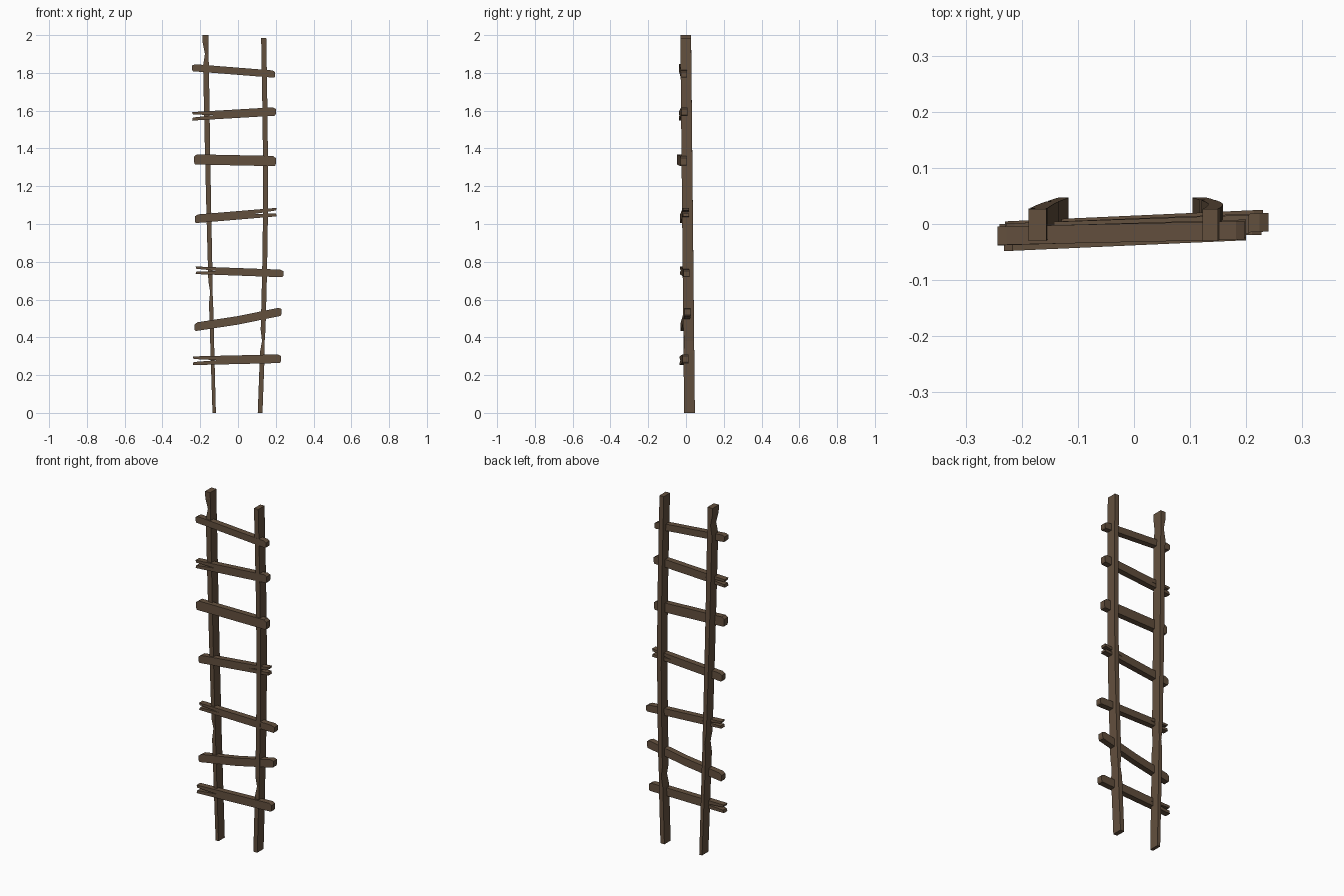
import bpy
import bmesh
from math import pi, sin

cube = bpy.data.objects.get("Cube")
if cube:
    bpy.data.objects.remove(cube, do_unlink=True)

wood = bpy.data.materials.new("weathered_brown_wood")
wood.use_nodes = True
colour = (0.125, 0.08, 0.048, 1)
wood.diffuse_color = colour
wood.node_tree.nodes["Principled BSDF"].inputs["Base Color"].default_value = colour


def lerp(start, end, t):
    return start + (end - start) * t


def finish(name, bm):
    bmesh.ops.recalc_face_normals(bm, faces=bm.faces)
    mesh = bpy.data.meshes.new(name)
    bm.to_mesh(mesh)
    bm.free()
    mesh.materials.append(wood)
    bpy.context.collection.objects.link(bpy.data.objects.new(name, mesh))


def rail(name, foot, top, bow, foot_width, top_width, height, notches):
    """Loft a bowed, leaning post with a hewn notch at each given height."""
    reach = 0.06
    heights = {height * i / 8 for i in range(9)}
    for notch in notches:
        heights |= {notch - reach, notch, notch + reach}
    bm = bmesh.new()
    rings = []
    for z in sorted(heights):
        t = z / height
        centre = lerp(foot, top, t) + bow * sin(pi * t)
        half = lerp(foot_width, top_width, t) / 2
        cut = half * 0.7 if z in notches else 0
        left, right = centre - half + cut, centre + half - cut / 4
        front, back = lerp(-0.01, -0.03, t) + cut / 2, lerp(0.047, 0.027, t)
        corners = [(left, front), (right, front), (right, back), (left, back)]
        rings.append([bm.verts.new((x, y, z)) for x, y in corners])
    for lower, upper in zip(rings, rings[1:]):
        for i in range(4):
            bm.faces.new((lower[i - 1], lower[i], upper[i], upper[i - 1]))
    bm.faces.new(rings[0])
    bm.faces.new(rings[-1])
    finish(name, bm)


# End outlines, bottom to top: (distance from the middle, position across)
PLAIN_END = [(0.98, -0.5), (1, -0.3), (1, 0.3), (0.93, 0.5)]
SPLIT_END = [(1, -0.5), (0.98, -0.15), (0.45, 0), (0.98, 0.2), (1, 0.5)]


def rung(name, left, right, z_left, z_right, height, front, slant,
         left_end=PLAIN_END, right_end=PLAIN_END, sag=0):
    """Extrude a plank outline, tilted in height and slanted in depth."""
    outline = right_end + [(0, 0.5)]
    outline += [(-u, v) for u, v in reversed(left_end)] + [(0, -0.5)]
    bm = bmesh.new()
    verts = []
    for u, v in outline:
        t = (u + 1) / 2
        x = lerp(left, right, t)
        z = lerp(z_left, z_right, t) + v * height - sag * (1 - abs(u))
        verts.append(bm.verts.new((x, front + slant * x, z)))
    grown = bmesh.ops.extrude_face_region(bm, geom=[bm.faces.new(verts)])
    back = [v for v in grown["geom"] if isinstance(v, bmesh.types.BMVert)]
    bmesh.ops.translate(bm, verts=back, vec=(0, 0.033, 0))
    finish(name, bm)


# Uprights
rail("right_rail", foot=-0.126, top=-0.172, bow=-0.004, foot_width=0.018,
     top_width=0.032, height=2, notches=[0.64, 1.9])
rail("left_rail", foot=0.117, top=0.136, bow=0.018, foot_width=0.025,
     top_width=0.027, height=1.985, notches=[0.38])

# Rungs, bottom to top
rung("bottom_rung", left=-0.24, right=0.227, z_left=0.276, z_right=0.287,
     height=0.046, front=-0.026, slant=0.03, left_end=SPLIT_END)
rung("second_rung", left=-0.23, right=0.23, z_left=0.455, z_right=0.537,
     height=0.045, front=-0.018, slant=0.045, sag=0.006)
rung("third_rung", left=-0.225, right=0.24, z_left=0.755, z_right=0.738,
     height=0.04, front=-0.023, slant=0.04, left_end=SPLIT_END)
rung("fourth_rung", left=-0.228, right=0.205, z_left=1.027, z_right=1.063,
     height=0.045, front=-0.024, slant=0.035, right_end=SPLIT_END)
rung("fifth_rung", left=-0.232, right=0.2, z_left=1.342, z_right=1.333,
     height=0.054, front=-0.038, slant=0.045)
rung("sixth_rung", left=-0.243, right=0.2, z_left=1.57, z_right=1.596,
     height=0.045, front=-0.031, slant=0.03, left_end=SPLIT_END)
rung("top_rung", left=-0.243, right=0.197, z_left=1.828, z_right=1.793,
     height=0.038, front=-0.032, slant=0.022)
